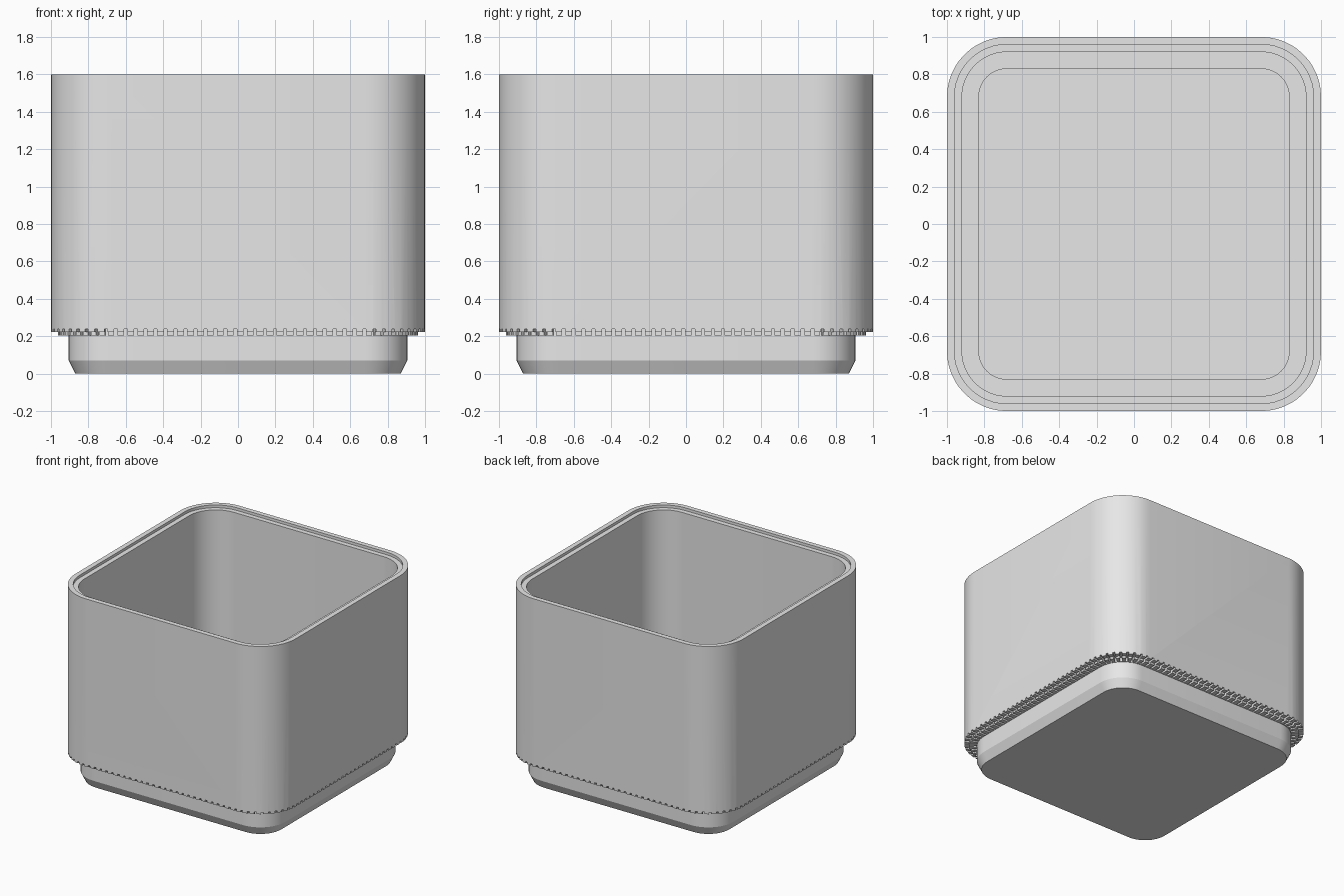
import bpy, bmesh, math
from mathutils import Matrix, Vector

old = bpy.data.objects.get("Cube")
if old:
    bpy.data.objects.remove(old, do_unlink=True)

CORE = 0.68       # centre of every corner arc
SEGMENTS = 12     # segments per corner
NOTCHES = 140     # slots around the underside

gray = bpy.data.materials.new("light gray")
gray.use_nodes = True
gray.diffuse_color = (0.8, 0.8, 0.8, 1)
gray.node_tree.nodes["Principled BSDF"].inputs["Base Color"].default_value = (0.8, 0.8, 0.8, 1)


def make_object(name, bm):
    bmesh.ops.recalc_face_normals(bm, faces=bm.faces)
    mesh = bpy.data.meshes.new(name)
    bm.to_mesh(mesh)
    bm.free()
    mesh.materials.append(gray)
    obj = bpy.data.objects.new(name, mesh)
    bpy.context.collection.objects.link(obj)
    return obj


def rounded_ring(bm, half, z):
    """Rounded square loop of the given half width."""
    ring = []
    for quarter in range(4):
        mid = math.pi / 4 + quarter * math.pi / 2
        centre = Vector((math.copysign(CORE, math.cos(mid)), math.copysign(CORE, math.sin(mid)), z))
        for i in range(SEGMENTS + 1):
            a = (quarter + i / SEGMENTS) * math.pi / 2
            ring.append(bm.verts.new(centre + (half - CORE) * Vector((math.cos(a), math.sin(a), 0))))
    return ring


# Box: outer foot, stacking tongue, wall, stepped rim, then the cavity
profile = [(0.87, 0), (0.905, 0.07), (0.905, 0.205), (0.963, 0.205), (0.963, 0.222),
           (1, 0.222), (1, 1.6), (0.96, 1.6), (0.96, 1.578), (0.92, 1.578),
           (0.92, 0.29), (0.83, 0.29), (0.83, 0.08)]
bm = bmesh.new()
rings = [rounded_ring(bm, half, z) for half, z in profile]
for a, b in zip(rings, rings[1:]):
    for i in range(len(a)):
        j = (i + 1) % len(a)
        bm.faces.new((a[i], a[j], b[j], b[i]))
bm.faces.new(rings[0])
bm.faces.new(rings[-1])
box = make_object("storage_box", bm)


def perimeter_point(s):
    """Point and outward angle at distance s along the outline."""
    radius = 1 - CORE
    side, arc = 2 * CORE, radius * math.pi / 2
    quarter, s = divmod(s, side + arc)
    turn = quarter * math.pi / 2
    if s < side:
        point, angle = Vector((1, s - CORE, 0)), 0
    else:
        angle = (s - side) / radius
        point = Vector((CORE + radius * math.cos(angle), CORE + radius * math.sin(angle), 0))
    return Matrix.Rotation(turn, 3, "Z") @ point, angle + turn


# Radial slots cut through the underside ledge
bm = bmesh.new()
total = 8 * CORE + 2 * math.pi * (1 - CORE)
for n in range(NOTCHES):
    point, angle = perimeter_point((n + 0.5) * total / NOTCHES)
    place = (Matrix.Translation(point + Vector((0, 0, 0.218))) @ Matrix.Rotation(angle, 4, "Z")
             @ Matrix.Translation((-0.036, 0, 0)) @ Matrix.Diagonal((0.11, 0.017, 0.04, 1)))
    bmesh.ops.create_cube(bm, size=1, matrix=place)
cutter = make_object("slot_cutter", bm)
cutter.hide_render = True

cut = box.modifiers.new("slots", "BOOLEAN")
cut.operation = "DIFFERENCE"
cut.solver = "EXACT"
cut.object = cutter
bpy.ops.object.select_all(action="DESELECT")
box.select_set(True)
bpy.context.view_layer.objects.active = box
bpy.ops.object.modifier_apply(modifier=cut.name)
bpy.data.objects.remove(cutter, do_unlink=True)
bpy.ops.object.shade_smooth_by_angle(angle=math.radians(20))
